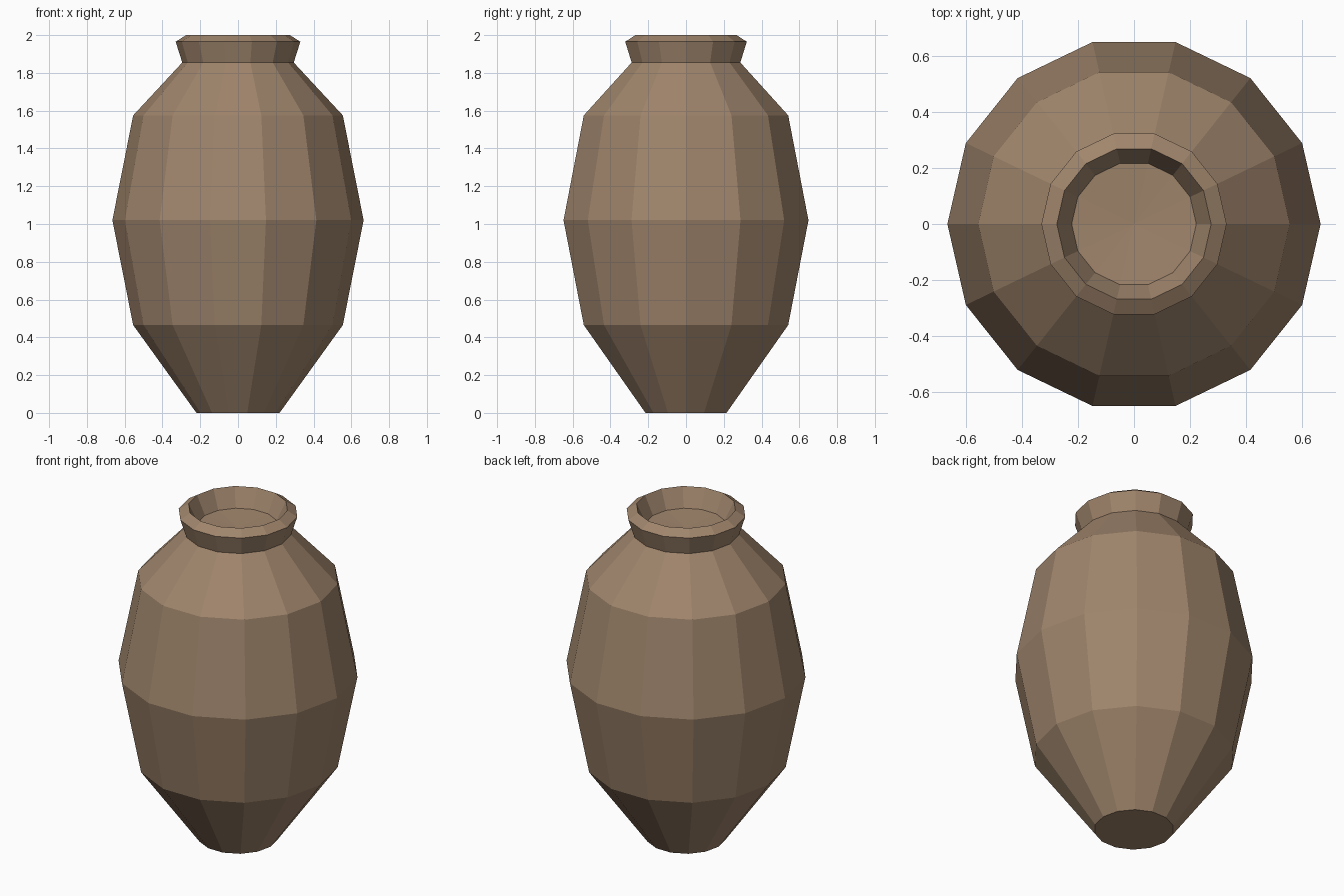
import bpy, bmesh
from math import cos, sin, tau

cube = bpy.data.objects.get("Cube")
if cube:
    bpy.data.objects.remove(cube, do_unlink=True)

SIDES = 14

# Clay colour
clay = bpy.data.materials.new("brown_clay")
clay.use_nodes = True
colour = (0.35, 0.235, 0.15, 1)
clay.diffuse_color = colour
clay.node_tree.nodes["Principled BSDF"].inputs["Base Color"].default_value = colour
clay.roughness = 0.9


def add_ring(bm, radius, z):
    return [bm.verts.new((radius * cos(tau * i / SIDES), radius * sin(tau * i / SIDES), z))
            for i in range(SIDES)]


def lathe(name, profile, floor_z):
    """Spin a (radius, height) profile; close the base flat and the inside with a fan."""
    bm = bmesh.new()
    rings = [add_ring(bm, r, z) for r, z in profile]
    for low, high in zip(rings, rings[1:]):
        for i in range(SIDES):
            j = (i + 1) % SIDES
            bm.faces.new((low[i], low[j], high[j], high[i]))
    bm.faces.new(rings[0][::-1])
    centre = bm.verts.new((0, 0, floor_z))
    for i in range(SIDES):
        bm.faces.new((rings[-1][i], rings[-1][(i + 1) % SIDES], centre))
    mesh = bpy.data.meshes.new(name)
    bm.to_mesh(mesh)
    bm.free()
    mesh.materials.append(clay)
    obj = bpy.data.objects.new(name, mesh)
    bpy.context.collection.objects.link(obj)
    return obj


# Body, neck, flared lip and shallow recessed mouth
lathe("jar", [(0.22, 0), (0.555, 0.465), (0.665, 1.02), (0.555, 1.575),
              (0.295, 1.855), (0.33, 1.965), (0.275, 2.0), (0.222, 1.89)], 1.875)
